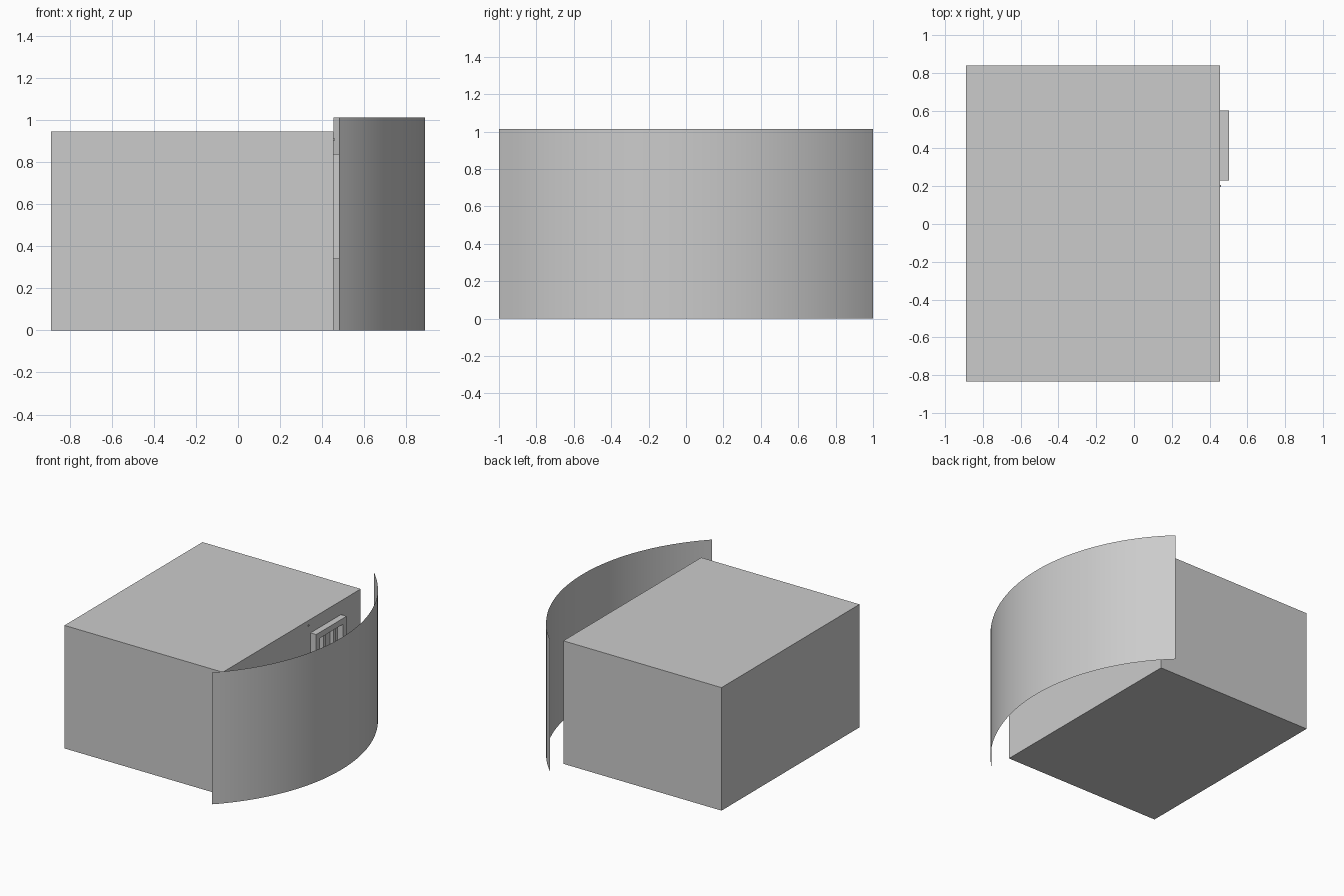
import bpy
import bmesh
from math import asin, cos, sin

old = bpy.data.objects.get("Cube")
if old:
    bpy.data.objects.remove(old, do_unlink=True)

# Single plain grey
grey = bpy.data.materials.new("plain_grey")
grey.use_nodes = True
colour = (0.6, 0.6, 0.6, 1)
grey.diffuse_color = colour
grey.node_tree.nodes["Principled BSDF"].inputs["Base Color"].default_value = colour


def add_object(name, bm):
    mesh = bpy.data.meshes.new(name)
    bm.to_mesh(mesh)
    bm.free()
    mesh.materials.append(grey)
    obj = bpy.data.objects.new(name, mesh)
    bpy.context.collection.objects.link(obj)
    return obj


def box(name, low, high):
    bm = bmesh.new()
    bmesh.ops.create_cube(bm, size=1)
    for v in bm.verts:
        v.co = [(a + b) / 2 + c * (b - a) for a, b, c in zip(low, high, v.co)]
    return add_object(name, bm)


# Main block
WALL = 0.455
box("main_block", (-0.89, -0.835, 0), (WALL, 0.84, 0.945))

# Curved screen: an open sheet swept along an arc
RADIUS, CX, CY, HEIGHT, STEPS = 1.394, -0.504, -0.0125, 1.013, 48
start, end = asin((-1 - CY) / RADIUS), asin((1 - CY) / RADIUS)
bm = bmesh.new()
previous = None
for i in range(STEPS + 1):
    a = start + (end - start) * i / STEPS
    x, y = CX + RADIUS * cos(a), CY + RADIUS * sin(a)
    pair = bm.verts.new((x, y, 0)), bm.verts.new((x, y, HEIGHT))
    if previous:
        bm.faces.new((previous[0], pair[0], pair[1], previous[1])).smooth = True
    previous = pair
add_object("curved_screen", bm)

# Framed window on the wall behind the screen
Y0, Y1, Z0, Z1, BAR = 0.23, 0.6, 0.34, 0.84, 0.045
FRONT = 0.503
box("window_sill", (WALL, Y0, Z0), (FRONT, Y1, Z0 + BAR))
box("window_head", (WALL, Y0, Z1 - BAR), (FRONT, Y1, Z1))
for name, y in (("near", Y0), ("far", Y1 - BAR)):
    box("window_jamb_" + name, (WALL, y, Z0 + BAR), (FRONT, y + BAR, Z1 - BAR))
for i in (1, 2):
    y = Y0 + (Y1 - Y0) * i / 3
    box(f"window_bar_{i}", (WALL, y - 0.012, Z0 + BAR), (FRONT - 0.015, y + 0.012, Z1 - BAR))

# Small wall peg above the window
box("wall_peg", (WALL, 0.197, 0.903), (WALL + 0.006, 0.207, 0.913))
